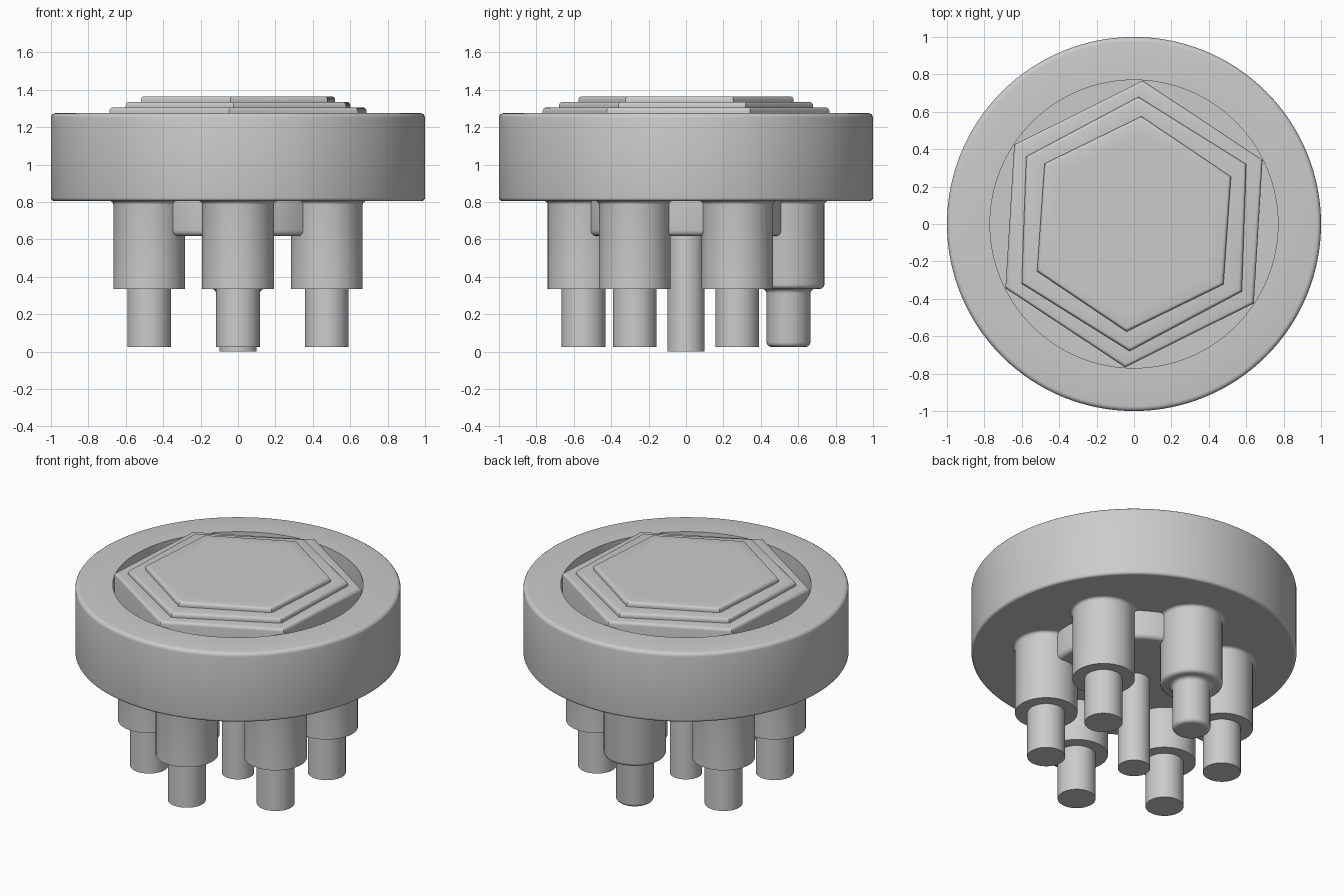
import bpy
import bmesh
import math
from mathutils import Vector

cube = bpy.data.objects.get("Cube")
if cube:
    bpy.data.objects.remove(cube, do_unlink=True)

# Single grey material
grey = bpy.data.materials.new("plain_grey")
grey.use_nodes = True
colour = (0.6, 0.6, 0.6, 1.0)
grey.diffuse_color = colour
grey.node_tree.nodes["Principled BSDF"].inputs["Base Color"].default_value = colour


def rounded(profile, steps=4):
    """Turn (radius, z, fillet) corners into a profile with quarter-round arcs."""
    result = []
    for i, (r, z, fillet) in enumerate(profile):
        p = Vector((r, z))
        if not fillet:
            result.append(p)
            continue
        a = (Vector(profile[i - 1][:2]) - p).normalized() * fillet
        b = (Vector(profile[i + 1][:2]) - p).normalized() * fillet
        for k in range(steps + 1):
            t = math.pi / 2 * k / steps
            result.append(p + a + b - b * math.cos(t) - a * math.sin(t))
    return result


def lathe(name, profile, sides, location=(0, 0, 0), turn=0.0):
    """Revolve a profile around z and close both ends with flat caps."""
    bm = bmesh.new()
    rings = []
    for r, z in rounded(profile):
        angles = [turn + 2 * math.pi * i / sides for i in range(sides)]
        rings.append([bm.verts.new((r * math.cos(a), r * math.sin(a), z)) for a in angles])
    for low, high in zip(rings, rings[1:]):
        for i in range(sides):
            j = (i + 1) % sides
            bm.faces.new((low[i], low[j], high[j], high[i]))
    bm.faces.new(rings[0][::-1])
    bm.faces.new(rings[-1])
    bmesh.ops.recalc_face_normals(bm, faces=bm.faces)
    mesh = bpy.data.meshes.new(name)
    bm.to_mesh(mesh)
    bm.free()
    mesh.materials.append(grey)
    obj = bpy.data.objects.new(name, mesh)
    obj.location = location
    bpy.context.collection.objects.link(obj)
    bpy.ops.object.select_all(action='DESELECT')
    obj.select_set(True)
    bpy.context.view_layer.objects.active = obj
    bpy.ops.object.shade_smooth_by_angle(angle=math.radians(30))
    return obj


# Round body with a recess in its top
FLOOR = 1.08
lathe("body_disc", [(0.98, 0.805, 0), (1.0, 0.805, 0.018), (1.0, 1.275, 0.025),
                    (0.77, 1.275, 0), (0.77, FLOOR, 0)], 128)

# Three stacked hexagonal steps standing in the recess
for name, radius, top, base, degrees in (
        ("lower_hex_step", 0.768, 1.305, FLOOR - 0.01, 86.5),
        ("middle_hex_step", 0.68, 1.335, 1.29, 88),
        ("upper_hex_step", 0.577, 1.365, 1.32, 86)):
    lathe(name, [(radius, base, 0), (radius, top, 0.02), (radius - 0.1, top, 0)],
          6, turn=math.radians(degrees))

# Hub under the body that links the legs
lathe("hub", [(0.4, 0.618, 0), (0.543, 0.618, 0.03), (0.543, 0.82, 0)], 96)

# Thin centre pin reaching the ground
lathe("centre_pin", [(0.1, 0.0, 0), (0.1, 0.65, 0)], 48)

# Ring of six stepped legs; the rear one has softened edges
for i in range(6):
    angle = math.radians(90 + 60 * i)
    soft = 0.025 if i == 0 else 0
    lathe("rear_leg" if i == 0 else f"leg_{i}",
          [(0.07, 0.025, 0), (0.117, 0.025, soft), (0.117, 0.335, soft),
           (0.192, 0.335, soft), (0.192, 0.805, 0.02), (0.23, 0.805, 0)],
          48, location=(0.548 * math.cos(angle), 0.548 * math.sin(angle), 0))
